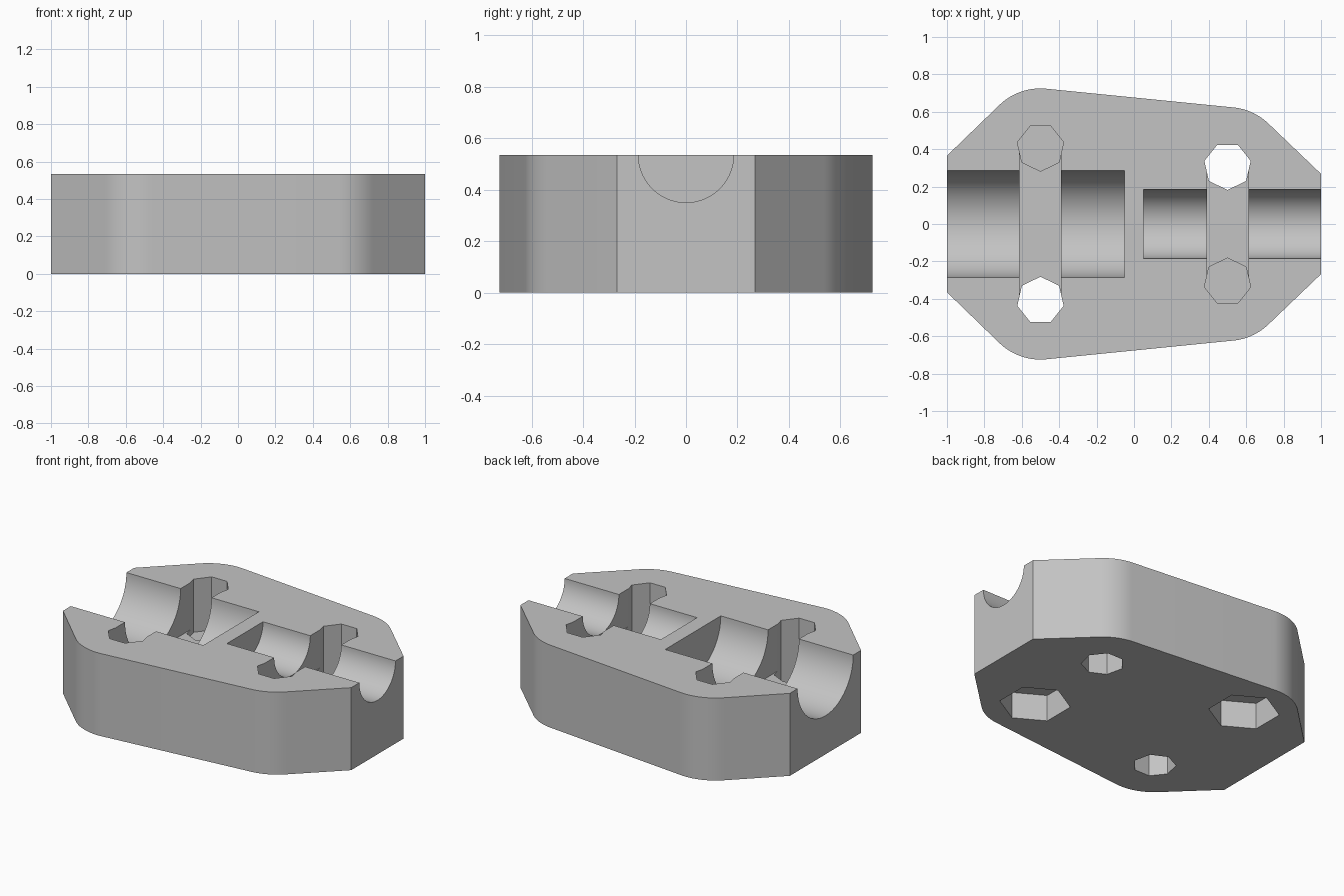
import bpy
import bmesh
import math
from mathutils import Vector, Matrix
from mathutils.geometry import convex_hull_2d

cube = bpy.data.objects.get("Cube")
if cube:
    bpy.data.objects.remove(cube, do_unlink=True)

HEIGHT = 0.535
HOLE_RADIUS = 0.127
NUT_RADIUS = 0.21
NUT_DEPTH = 0.172
MEMBRANE_TOP = 0.19
WALL = 0.316

# Each half: side of the block, shaft radius, bolt offset, end half width, slot floor
HALVES = [(-1, 0.285, 0.409, 0.365, 0.23),
          (1, 0.185, 0.309, 0.268, 0.29)]


def ring(x, y, radius, sides, turn=0.0):
    """Points of a regular polygon around (x, y)."""
    angles = [turn + 2 * math.pi * i / sides for i in range(sides)]
    return [Vector((x + radius * math.cos(a), y + radius * math.sin(a))) for a in angles]


def prism(name, points, low, high, matrix=None):
    """Extrude a flat outline from low to high."""
    bm = bmesh.new()
    base = bm.faces.new([bm.verts.new((p.x, p.y, low)) for p in points])
    grown = bmesh.ops.extrude_face_region(bm, geom=[base])["geom"]
    bmesh.ops.translate(bm, vec=(0, 0, high - low),
                        verts=[v for v in grown if isinstance(v, bmesh.types.BMVert)])
    bmesh.ops.recalc_face_normals(bm, faces=bm.faces)
    if matrix:
        bm.transform(matrix)
    mesh = bpy.data.meshes.new(name)
    bm.to_mesh(mesh)
    bm.free()
    obj = bpy.data.objects.new(name, mesh)
    bpy.context.collection.objects.link(obj)
    return obj


def cut(target, cutter):
    """Subtract the cutter and remove it."""
    cutter.hide_render = True
    mod = target.modifiers.new("cut", 'BOOLEAN')
    mod.operation = 'DIFFERENCE'
    mod.solver = 'EXACT'
    mod.object = cutter
    bpy.context.view_layer.objects.active = target
    bpy.ops.object.modifier_apply(modifier=mod.name)
    bpy.data.objects.remove(cutter, do_unlink=True)


# Block outline: hull around the bolt bosses and the end corners
outline = []
for side, shaft, bolt, end, floor in HALVES:
    for sign in (-1, 1):
        outline += ring(side * 0.5, sign * bolt, WALL, 96)
        outline.append(Vector((side, sign * end)))
body = prism("clamp_body", [outline[i] for i in convex_hull_2d(outline)], 0, HEIGHT)

for side, shaft, bolt, end, floor in HALVES:
    # Shaft channel, a half round trough open at the block's end
    lay_down = Matrix.Translation((0, 0, HEIGHT)) @ Matrix.Rotation(math.pi / 2, 4, 'Y')
    low, high = sorted((side * 0.05, side * 1.1))
    cut(body, prism("channel_cutter", ring(0, 0, shaft, 80), low, high, lay_down))

    # Cross slot joining the two bolt holes
    x = side * 0.5
    corners = [Vector((x + dx * 0.111, dy * bolt))
               for dx, dy in ((-1, -1), (1, -1), (1, 1), (-1, 1))]
    cut(body, prism("slot_cutter", corners, floor, 1))

    # One through hole, one hole closed by a thin web above a nut pocket
    for sign in (-1, 1):
        through = sign == side
        hole = ring(x, sign * bolt, HOLE_RADIUS, 7, -sign * math.pi / 2)
        cut(body, prism("hole_cutter", hole, -0.1 if through else MEMBRANE_TOP, 1))
        if not through:
            pocket = ring(x, sign * bolt, NUT_RADIUS, 6, math.pi / 2)
            cut(body, prism("nut_cutter", pocket, -0.1, NUT_DEPTH))

# Plain grey plastic
grey = bpy.data.materials.new("grey_plastic")
grey.use_nodes = True
colour = (0.55, 0.55, 0.55, 1)
grey.diffuse_color = colour
grey.node_tree.nodes["Principled BSDF"].inputs["Base Color"].default_value = colour
body.data.materials.clear()
body.data.materials.append(grey)
for face in body.data.polygons:
    face.material_index = 0

# Smooth curves, crisp edges
bpy.ops.object.select_all(action='DESELECT')
body.select_set(True)
bpy.context.view_layer.objects.active = body
bpy.ops.object.shade_smooth_by_angle(angle=math.radians(25))
